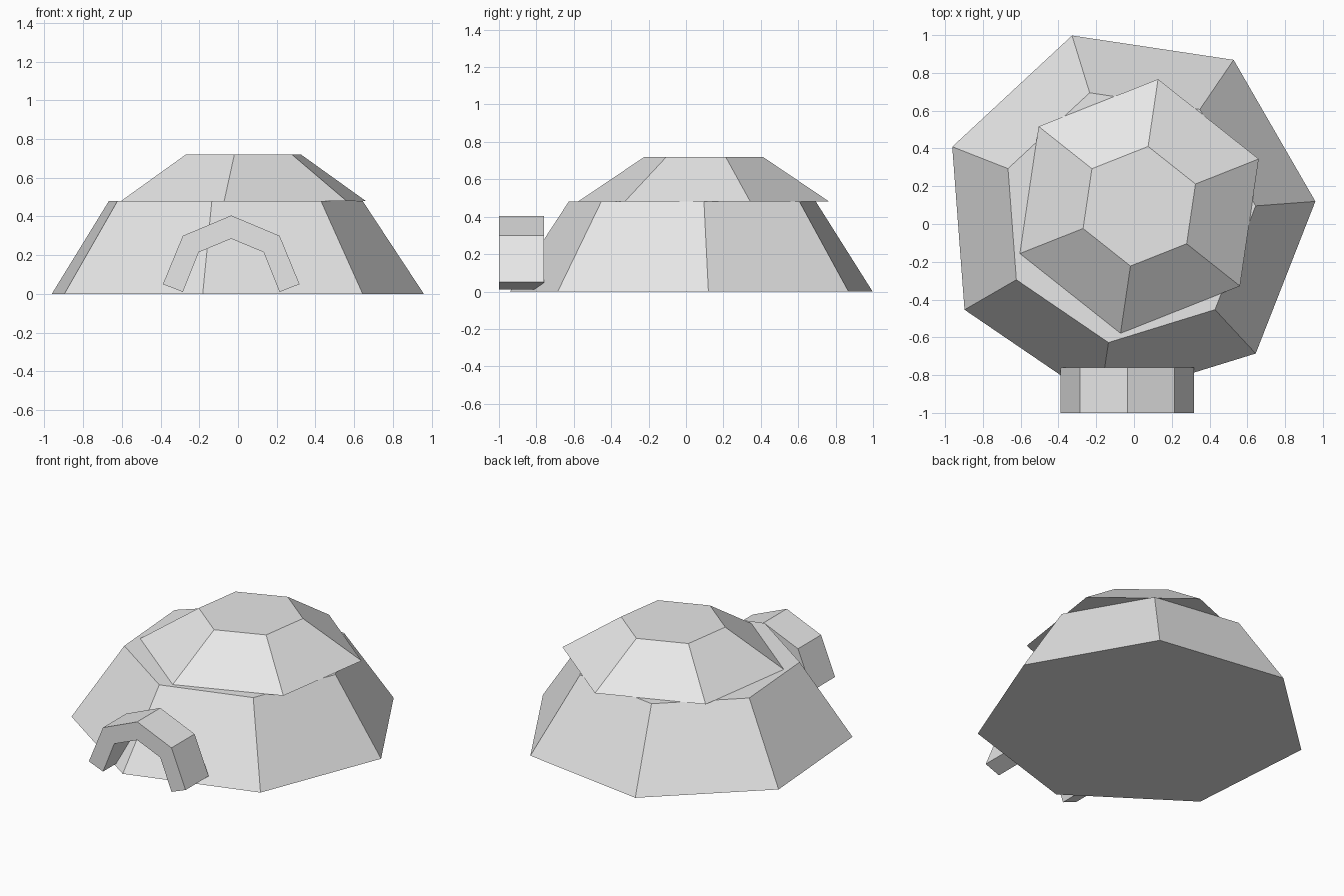
import bpy
import bmesh
from math import cos, sin, radians, tau

if "Cube" in bpy.data.objects:
    bpy.data.objects.remove(bpy.data.objects["Cube"], do_unlink=True)

# Single pale grey material
grey = (0.8, 0.8, 0.8, 1)
mat = bpy.data.materials.new("pale_grey")
mat.use_nodes = True
mat.diffuse_color = grey
mat.node_tree.nodes["Principled BSDF"].inputs["Base Color"].default_value = grey


def loft(name, start, end):
    """Closed solid between two matching rings of points."""
    bm = bmesh.new()
    a = [bm.verts.new(p) for p in start]
    b = [bm.verts.new(p) for p in end]
    bm.faces.new(a)
    bm.faces.new(b)
    for i in range(len(a)):
        j = (i + 1) % len(a)
        bm.faces.new((a[i], a[j], b[j], b[i]))
    bmesh.ops.recalc_face_normals(bm, faces=bm.faces)
    mesh = bpy.data.meshes.new(name)
    bm.to_mesh(mesh)
    bm.free()
    mesh.materials.append(mat)
    obj = bpy.data.objects.new(name, mesh)
    bpy.context.collection.objects.link(obj)
    return obj


def ring(sides, radius, centre, z, turn):
    angles = [radians(turn) + tau * i / sides for i in range(sides)]
    return [(centre[0] + radius * cos(t), centre[1] + radius * sin(t), z) for t in angles]


# Dome: seven-sided lower tier, overhanging six-sided upper tier
low, high = (-0.034, 0.045), (0.028, 0.094)
loft("lower_dome", ring(7, 0.997, low, 0, 4.3), ring(7, 0.68, low, 0.48, 4.3))
loft("upper_dome", ring(6, 0.68, high, 0.48, 21.6), ring(6, 0.32, high, 0.72, 21.6))

# Entrance arch: mirrored half profile, extruded along y
half = [(0.25, 0.01), (0.353, 0.05), (0.25, 0.30)]
inner = [(0.168, 0.215)]
outline = half + [(0, 0.405)] + [(-x, z) for x, z in reversed(half)]
outline += [(-x, z) for x, z in inner] + [(0, 0.285)] + inner
loft("entrance_arch", *[[(x - 0.035, y, z) for x, z in outline] for y in (-1.0, -0.76)])
